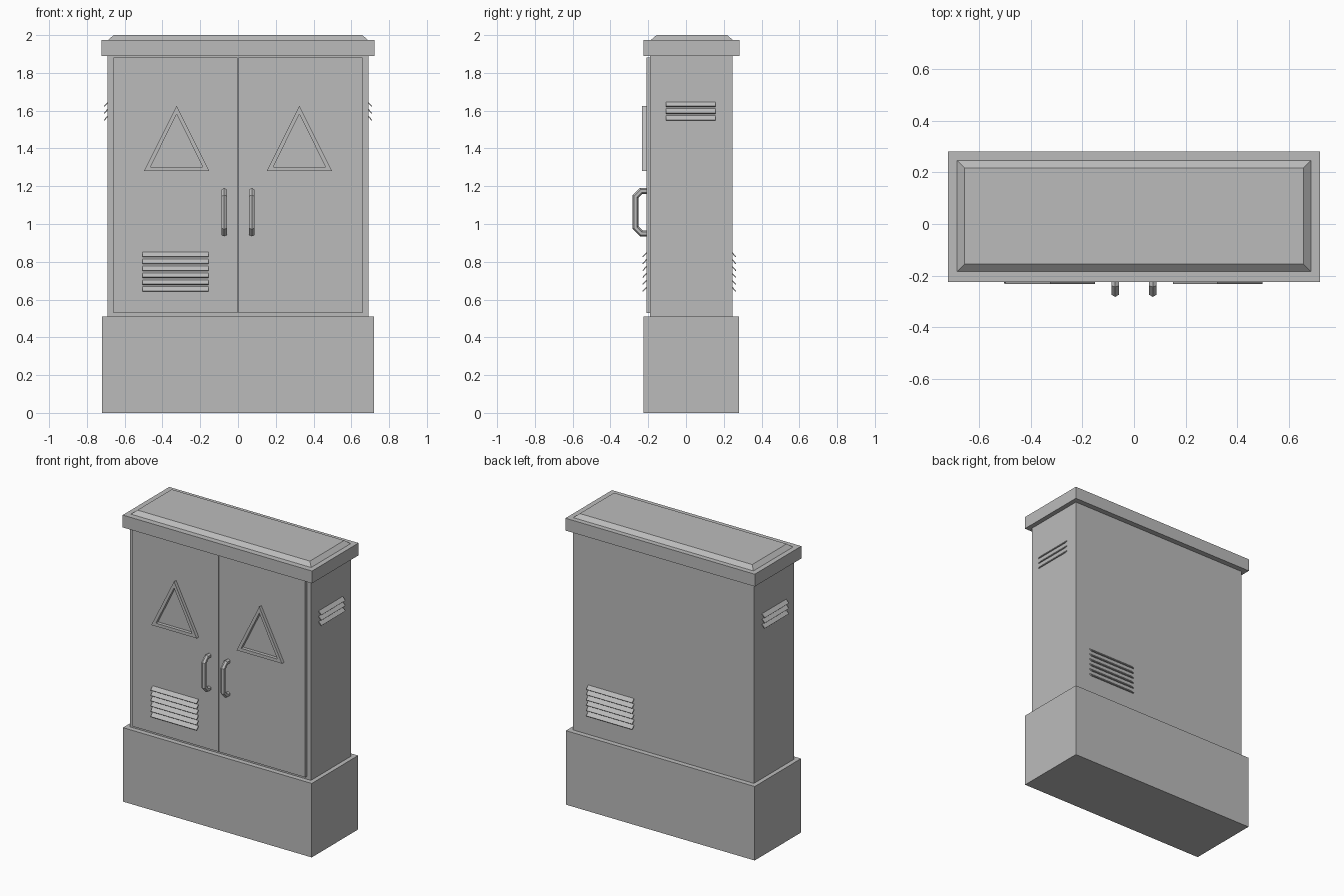
import bpy, bmesh
from math import sin, cos, pi
from mathutils import Vector, Matrix

cube = bpy.data.objects.get("Cube")
if cube:
    bpy.data.objects.remove(cube, do_unlink=True)

grey = bpy.data.materials.new("cabinet_grey")
grey.use_nodes = True
COLOUR = (0.5, 0.5, 0.5, 1)
grey.diffuse_color = COLOUR
grey.node_tree.nodes["Principled BSDF"].inputs["Base Color"].default_value = COLOUR


def finish(name, bm):
    bmesh.ops.recalc_face_normals(bm, faces=bm.faces)
    mesh = bpy.data.meshes.new(name)
    bm.to_mesh(mesh)
    bm.free()
    mesh.materials.append(grey)
    ob = bpy.data.objects.new(name, mesh)
    bpy.context.collection.objects.link(ob)
    return ob


def loft(name, rings, caps=True, closed=False):
    """Skin a list of equal-length point rings with quads."""
    bm = bmesh.new()
    loops = [[bm.verts.new(p) for p in ring] for ring in rings]
    pairs = list(zip(loops, loops[1:]))
    if closed:
        pairs.append((loops[-1], loops[0]))
    for a, b in pairs:
        for i in range(len(a)):
            j = (i + 1) % len(a)
            bm.faces.new((a[i], a[j], b[j], b[i]))
    if caps:
        bm.faces.new(loops[0])
        bm.faces.new(loops[-1])
    return finish(name, bm)


def rect(x, y0, y1, z):
    return [(-x, y0, z), (x, y0, z), (x, y1, z), (-x, y1, z)]


def box(name, x0, x1, y0, y1, z0, z1):
    return loft(name, [[(x0, y0, z), (x1, y0, z), (x1, y1, z), (x0, y1, z)]
                       for z in (z0, z1)])


# Plinth, body and stepped roof
box("plinth", -0.72, 0.72, -0.225, 0.28, 0, 0.51)
box("body", -0.69, 0.69, -0.19, 0.245, 0.51, 1.89)
loft("roof", [rect(0.722, -0.225, 0.282, 1.89), rect(0.722, -0.225, 0.282, 1.975),
              rect(0.687, -0.185, 0.247, 1.975), rect(0.658, -0.156, 0.218, 2.0)])


def warning_frame(name, cx):
    """Raised triangular frame on a door."""
    def tri(half, low, high, y):
        return [(cx - half, y, low), (cx + half, y, low), (cx, y, high)]
    outer, inner = (0.173, 1.28, 1.626), (0.138, 1.302, 1.582)
    loft(name, [tri(*outer, -0.209), tri(*outer, -0.233),
                tri(*inner, -0.233), tri(*inner, -0.209)], caps=False, closed=True)


def handle(name, cx, r=0.016):
    """Six-sided bar swept along a chamfered bracket path."""
    y, c, low, high = -0.267, 0.03, 0.95, 1.175
    path = [Vector(p) for p in ((0, -0.205, high), (0, y + c, high), (0, y, high - c),
                                (0, y, low + c), (0, y + c, low), (0, -0.205, low))]
    rings = []
    for i, p in enumerate(path):
        before = (p - path[i - 1]).normalized() if i else None
        after = (path[i + 1] - p).normalized() if i < len(path) - 1 else None
        tangent = ((before or after) + (after or before)).normalized()
        stretch = 1 / tangent.dot(before or after)
        side = tangent.cross(Vector((1, 0, 0))) * stretch
        rings.append([p + Vector((cx, 0, 0)) + r * (cos(k * pi / 3) * side
                      + sin(k * pi / 3) * Vector((1, 0, 0))) for k in range(6)])
    loft(name, rings)


# Door fittings, mirrored left and right
for tag, s in (("right", -1), ("left", 1)):
    box(f"{tag}_door", *sorted((s * 0.003, s * 0.66)), -0.21, -0.189, 0.53, 1.882)
    warning_frame(f"{tag}_warning_frame", s * 0.325)
    handle(f"{tag}_handle", s * 0.073)


def louvre(name, centre, angle, width, top, count):
    """Column of slats sloping down and outward; angle turns it from the front."""
    place = Matrix.Translation(centre) @ Matrix.Rotation(angle, 4, 'Z')
    profile = [(0.003, 0), (-0.021, -0.026), (-0.017, -0.030), (0.003, -0.008)]
    for n in range(count):
        z = top - n * 0.0365
        loft(f"{name}_slat_{n + 1}",
             [[place @ Vector((x, y, z + dz)) for y, dz in profile]
              for x in (-width / 2, width / 2)])


# Ventilation louvres
louvre("front_louvre", (-0.33, -0.21, 0), 0, 0.35, 0.854, 6)
louvre("back_louvre", (0.4, 0.245, 0), pi, 0.35, 0.854, 6)
louvre("left_louvre", (0.69, 0.025, 0), pi / 2, 0.262, 1.65, 3)
louvre("right_louvre", (-0.69, 0.025, 0), -pi / 2, 0.262, 1.65, 3)
